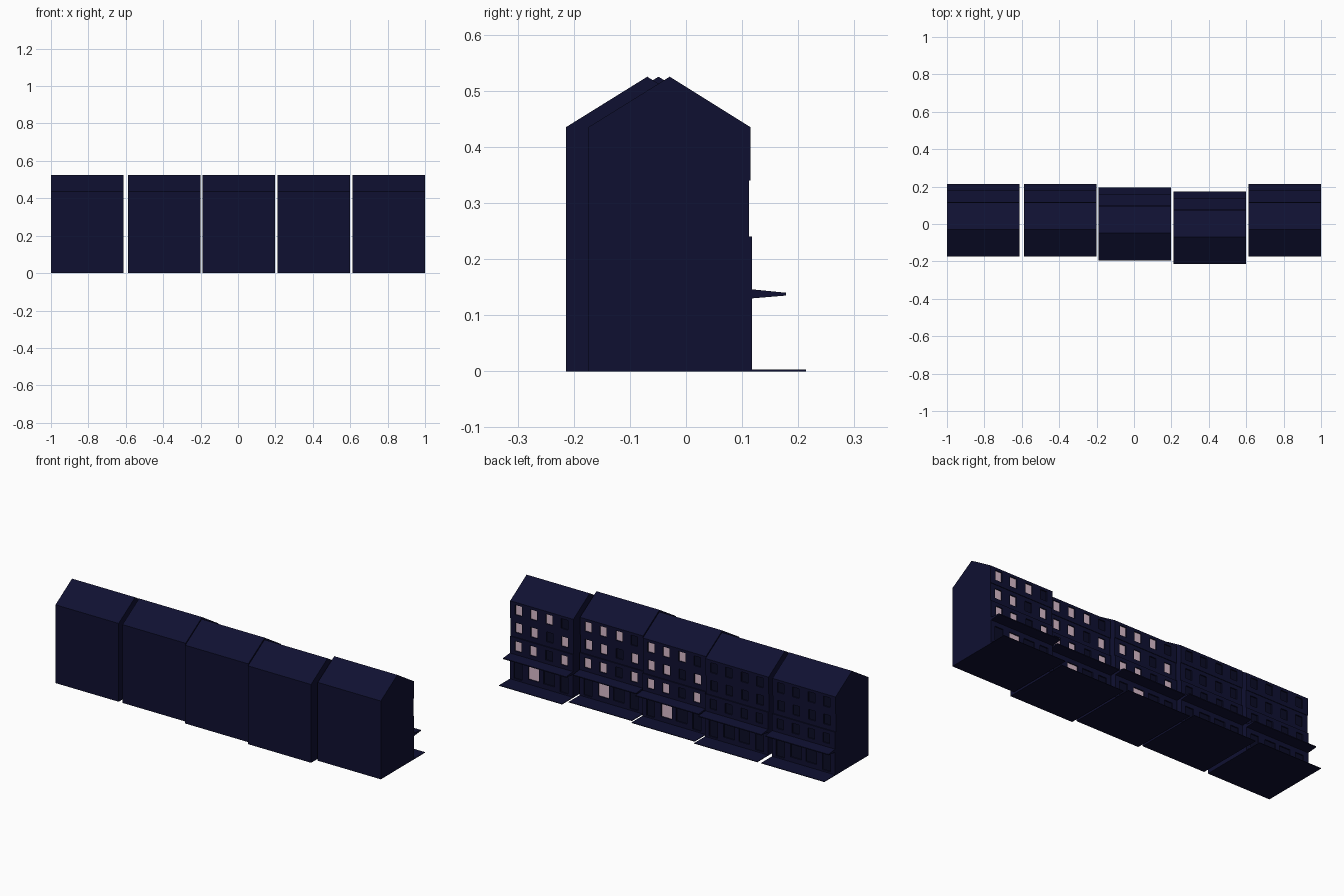
import bpy, bmesh

if "Cube" in bpy.data.objects:
    bpy.data.objects.remove(bpy.data.objects["Cube"])


def material(name, rgb):
    m = bpy.data.materials.new(name)
    m.diffuse_color = (*rgb, 1)
    m.use_nodes = True
    m.node_tree.nodes["Principled BSDF"].inputs["Base Color"].default_value = m.diffuse_color
    return m


NAVY = material("navy wall", (0.0048, 0.0052, 0.031))
DARK = material("unlit glass", (0.0032, 0.0036, 0.019))
PINK = material("lit glass", (0.70, 0.50, 0.60))
W = 0.388  # width of one house


def finish(bm, name):
    me = bpy.data.meshes.new(name)
    bmesh.ops.recalc_face_normals(bm, faces=bm.faces)
    bm.to_mesh(me)
    bm.free()
    for m in (NAVY, DARK, PINK):
        me.materials.append(m)
    ob = bpy.data.objects.new(name, me)
    bpy.context.collection.objects.link(ob)
    return ob


def extrude_profile(name, pts, x0, dy):
    """Extrude a (y, z) outline along x over the house width."""
    bm = bmesh.new()
    face = bm.faces.new([bm.verts.new((x0, y + dy, z)) for y, z in pts])
    res = bmesh.ops.extrude_face_region(bm, geom=[face])
    bmesh.ops.translate(bm, vec=(W, 0, 0),
                        verts=[v for v in res["geom"] if isinstance(v, bmesh.types.BMVert)])
    return finish(bm, name)


def storey(name, x0, y, yback, z0, z1, wins, depth=0.006):
    """Wall panel with recessed windows: wins = (centre, width, sill, head, lit)."""
    xs = {x0, x0 + W}
    zs = {z0, z1}
    rects = []
    for c, w, s, h, lit in wins:
        cx = x0 + W * (1 - c)      # counted from the +x end
        r = (cx - w / 2, cx + w / 2, s, h, lit)
        rects.append(r)
        xs.update(r[:2])
        zs.update(r[2:4])
    xs, zs = sorted(xs), sorted(zs)
    bm = bmesh.new()
    grid = [[bm.verts.new((x, y, z)) for z in zs] for x in xs]
    openings = {}
    for i in range(len(xs) - 1):
        for j in range(len(zs) - 1):
            f = bm.faces.new((grid[i][j], grid[i][j + 1], grid[i + 1][j + 1], grid[i + 1][j]))
            mx, mz = (xs[i] + xs[i + 1]) / 2, (zs[j] + zs[j + 1]) / 2
            for k, r in enumerate(rects):
                if r[0] < mx < r[1] and r[2] < mz < r[3]:
                    openings.setdefault(k, []).append(f)
    # return edges to the body
    border = [e for e in bm.edges if e.is_boundary]
    res = bmesh.ops.extrude_edge_only(bm, edges=border)
    for v in res["geom"]:
        if isinstance(v, bmesh.types.BMVert):
            v.co.y = yback
    # push the glass in
    for k, faces in openings.items():
        res = bmesh.ops.extrude_face_region(bm, geom=faces)
        for g in res["geom"]:
            if isinstance(g, bmesh.types.BMVert):
                g.co.y -= depth
            elif isinstance(g, bmesh.types.BMFace):
                g.material_index = 2 if rects[k][4] else 1
        bmesh.ops.delete(bm, geom=[f for f in faces if f.is_valid], context="FACES_ONLY")
    return finish(bm, name)


COLS = (0.13, 0.37, 0.62, 0.86)
# bottom, top, wall plane, lit columns of the upper storeys
FLOORS = ((0.14, 0.24, 0.118, (0, 1, 3)),
          (0.24, 0.34, 0.112, (0, 1, 3)),
          (0.34, 0.435, 0.115, (0, 1, 2)))
HOUSES = ((-1.0, 0, False), (-0.588, 0, False), (-0.189, -0.02, True),
          (0.211, -0.04, True), (0.612, 0, True))

for n, (x0, dy, lit) in enumerate(HOUSES, 1):
    # body with gable, plus roof overhanging to the wall plane
    extrude_profile(f"house_body_{n}", [(-0.174, 0), (0.104, 0), (0.104, 0.435),
                                        (0.115, 0.435), (-0.029, 0.525), (-0.174, 0.435)], x0, dy)
    extrude_profile(f"pavement_{n}", [(0.104, 0), (0.214, 0), (0.214, 0.003), (0.104, 0.003)], x0, dy)
    extrude_profile(f"awning_{n}", [(0.11, 0.130), (0.118, 0.130), (0.178, 0.135),
                                    (0.178, 0.140), (0.118, 0.146), (0.11, 0.146)], x0, dy)
    # shop front: windows and doors
    shop = [(0.13, 0.05, 0.012, 0.105, False), (0.38, 0.066, 0.03, 0.105, lit),
            (0.62, 0.066, 0.03, 0.105, False), (0.86, 0.05, 0.012, 0.105, False)]
    storey(f"shop_front_{n}", x0, 0.118 + dy, 0.10 + dy, 0, 0.14, shop)
    # upper storeys
    for k, (z0, z1, y, on) in enumerate(FLOORS, 1):
        wins = [(c, 0.041, z0 + 0.026, z0 + 0.08, lit and i in on) for i, c in enumerate(COLS)]
        storey(f"upper_storey_{n}_{k}", x0, y + dy, 0.10 + dy, z0, z1, wins)
